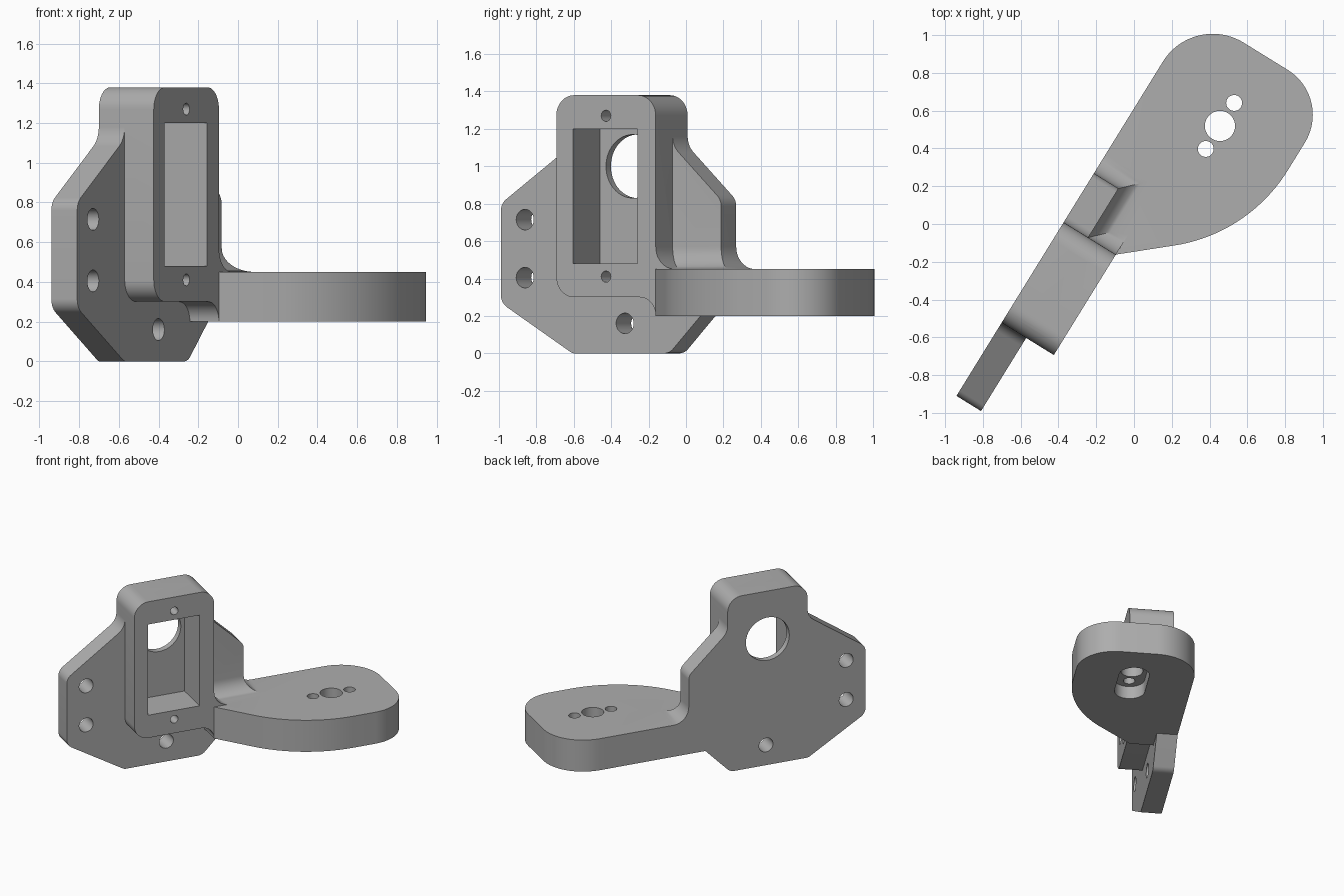
import bpy, bmesh
from math import sin, cos, pi, radians
from mathutils import Vector

cube = bpy.data.objects.get("Cube")
if cube:
    bpy.data.objects.remove(cube)

grey = bpy.data.materials.new("matte_grey")
grey.use_nodes = True
grey.diffuse_color = (0.42, 0.42, 0.42, 1)
grey.node_tree.nodes["Principled BSDF"].inputs["Base Color"].default_value = (0.42, 0.42, 0.42, 1)

# Bracket frame: u along the plate, v out of its front face, z up
YAW = radians(58.3)
ORIGIN = Vector((-0.94, -0.91, 0))
U = Vector((cos(YAW), sin(YAW), 0))
V = Vector((sin(YAW), -cos(YAW), 0))
Z = Vector((0, 0, 1))


def place(u, v, z):
    return ORIGIN + u * U + v * V + z * Z


def loft(name, rings):
    """Closed solid through a list of matching rings of world points."""
    bm = bmesh.new()
    loops = [[bm.verts.new(p) for p in ring] for ring in rings]
    n = len(loops[0])
    for a, b in zip(loops, loops[1:]):
        for i in range(n):
            j = (i + 1) % n
            bm.faces.new((a[i], a[j], b[j], b[i]))
    bm.faces.new(loops[0])
    bm.faces.new(loops[-1])
    bmesh.ops.recalc_face_normals(bm, faces=bm.faces)
    mesh = bpy.data.meshes.new(name)
    bm.to_mesh(mesh)
    bm.free()
    mesh.materials.append(grey)
    obj = bpy.data.objects.new(name, mesh)
    bpy.context.collection.objects.link(obj)
    return obj


def upright(name, outline, v0, v1):
    """Prism of a (u, z) outline through the plate thickness."""
    return loft(name, [[place(u, v, z) for u, z in outline] for v in (v0, v1)])


def flat(name, outline, z0, z1):
    """Prism of a (u, v) outline standing on the arm plane."""
    return loft(name, [[place(u, v, z) for u, v in outline] for z in (z0, z1)])


def rounded(corners, steps=10):
    """Outline from (a, b, radius) corners, each replaced by a tangent arc."""
    out = []
    for i, (a, b, r) in enumerate(corners):
        p = Vector((a, b))
        if r == 0:
            out.append((a, b))
            continue
        d0 = (Vector(corners[i - 1][:2]) - p).normalized()
        d1 = (Vector(corners[(i + 1) % len(corners)][:2]) - p).normalized()
        half = d0.angle(d1) / 2
        mid = (d0 + d1).normalized()
        centre = p + mid * (r / sin(half))
        side = (d0 - d1).normalized()
        sweep = pi / 2 - half
        for k in range(steps + 1):
            t = sweep * (1 - 2 * k / steps)
            out.append(tuple(centre + r * (side * sin(t) - mid * cos(t))))
    return out


def circle(a, b, r, n=40):
    return [(a + r * cos(2 * pi * k / n), b + r * sin(2 * pi * k / n)) for k in range(n)]


def combine(target, tool, operation):
    mod = target.modifiers.new("combine", 'BOOLEAN')
    mod.operation = operation
    mod.solver = 'EXACT'
    mod.object = tool
    graph = bpy.context.evaluated_depsgraph_get()
    mesh = bpy.data.meshes.new_from_object(target.evaluated_get(graph))
    target.modifiers.clear()
    target.data = mesh
    bpy.data.objects.remove(tool)


PLATE, BOX = 0.153, 0.325          # depths from the back face
LEFT, RIGHT, END = 0.455, 1.08, 1.385
MID = (LEFT + RIGHT) / 2
LOW, HIGH = 0.2, 0.45              # arm underside and top
FILLET = 0.12

# Back plate
body = upright("servo_bracket", rounded([
    (0, 0.27, 0.08), (0.45, 0, 0.05), (1.06, 0, 0.08), (1.265, 0.21, 0), (END, 0.33, 0),
    (END, 0.82, 0.08), (RIGHT, 1.11, 0.12), (RIGHT, 1.38, 0.11),
    (LEFT, 1.38, 0.11), (LEFT, 1.12, 0.12), (0, 0.80, 0.08)]), 0, PLATE)

# Motor housing on the plate front
housing = upright("motor_housing", rounded([
    (LEFT, 0.3, 0.11), (RIGHT, 0.3, 0), (RIGHT, 1.38, 0.11), (LEFT, 1.38, 0.11)]), 0, BOX)

# Arm reaching out sideways
arm = flat("arm", rounded([
    (RIGHT, 0, 0), (RIGHT, BOX, 0), (1.542, 0.865, 0.86),
    (2.39, 0.865, 0.28), (2.39, 0, 0.31)], 20), LOW, HIGH)

# Fillet wrapping the plate where it meets the arm
rings = [[place(u, v, HIGH - 0.02) for u, v in
          ((1, 0), (END + FILLET, 0), (END + FILLET, PLATE + FILLET), (1, PLATE + FILLET))]]
for k in range(11):
    t = k / 10 * pi / 2
    d, z = FILLET * (1 - sin(t)), HIGH + FILLET * (1 - cos(t))
    rings.append([place(u, v, z) for u, v in
                  ((1, 0), (END + d, 0), (END + d, PLATE + d), (1, PLATE + d))])
plate_fillet = loft("plate_fillet", rings)


def corner_fillet(name, u, z, su, sz, r, v0, v1):
    """Concave quarter round growing from corner (u, z) towards (su, sz)."""
    arc = [(u + su * r * (1 - sin(k / 20 * pi)), z + sz * r * (1 - cos(k / 20 * pi)))
           for k in range(11)]
    back = 0.03
    return upright(name, arc + [(u - su * back, z + sz * r),
                                (u - su * back, z - sz * back),
                                (u + su * r, z - sz * back)], v0, v1)


# Fillets beside and beneath the housing
side_fillet = corner_fillet("side_fillet", RIGHT, HIGH, 1, 1, FILLET, 0.05, BOX)
under_fillet = corner_fillet("under_fillet", RIGHT, 0.3, -1, -1, 0.1, 0.05, BOX)

for part in (housing, arm, plate_fillet, side_fillet, under_fillet):
    combine(body, part, 'UNION')

# Motor pocket and round opening behind it
cutters = [upright("pocket", [(0.56, 0.48), (0.966, 0.48), (0.966, 1.2), (0.56, 1.2)], 0.05, 0.5),
           upright("shaft_opening", circle(MID, 1.0, 0.17, 64), -0.1, 0.1)]
# Housing screw holes and plate mounting holes
for z in (0.41, 1.27):
    cutters.append(upright("screw_hole", circle(MID, z, 0.03), 0.08, 0.5))
for u, z in ((0.152, 0.405), (0.152, 0.715), (0.78, 0.16)):
    cutters.append(upright("mount_hole", circle(u, z, 0.055), -0.1, 0.25))
# Arm holes and the slot recessed from below
AU, AV = 1.949, 0.436
for du, r in ((0, 0.08), (-0.143, 0.042), (0.143, 0.042)):
    cutters.append(flat("arm_hole", circle(AU + du, AV, r), 0, 0.6))
cutters.append(flat("arm_slot", rounded([
    (AU - 0.225, AV - 0.11, 0.108), (AU + 0.225, AV - 0.11, 0.108),
    (AU + 0.225, AV + 0.11, 0.108), (AU - 0.225, AV + 0.11, 0.108)]), 0, 0.3))
for cutter in cutters:
    combine(body, cutter, 'DIFFERENCE')

bpy.context.view_layer.objects.active = body
body.select_set(True)
bpy.ops.object.shade_smooth_by_angle(angle=radians(30))
